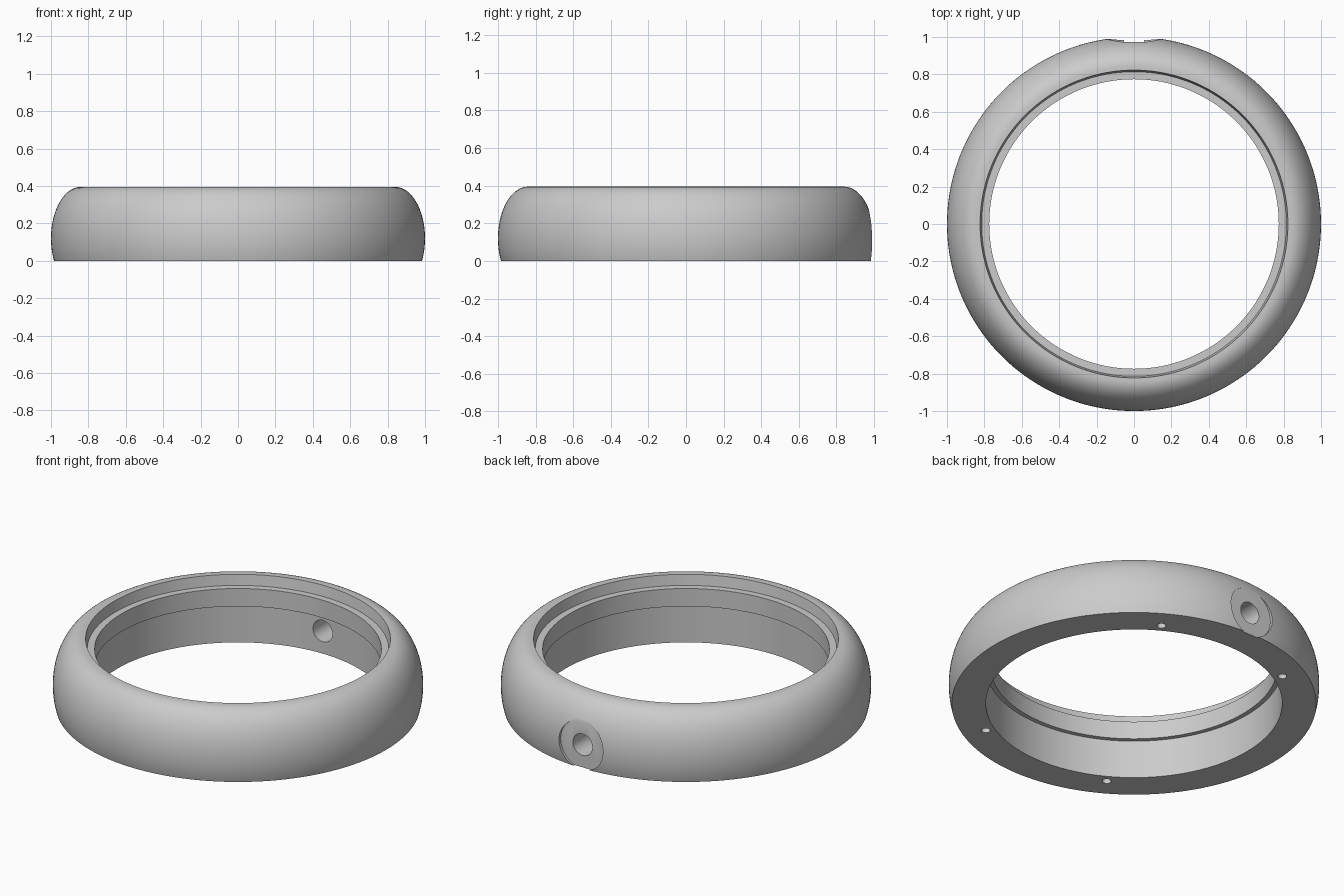
import bpy, bmesh, math
from math import cos, sin, pi, radians
from mathutils import Matrix, Vector

if "Cube" in bpy.data.objects:
    bpy.data.objects.remove(bpy.data.objects["Cube"])

SEGMENTS = 180

grey = bpy.data.materials.new("light grey")
grey.use_nodes = True
grey.diffuse_color = (0.6, 0.6, 0.6, 1)
grey.node_tree.nodes["Principled BSDF"].inputs["Base Color"].default_value = (0.6, 0.6, 0.6, 1)


def add_object(name, bm):
    bmesh.ops.recalc_face_normals(bm, faces=bm.faces)
    mesh = bpy.data.meshes.new(name)
    bm.to_mesh(mesh)
    bm.free()
    mesh.materials.append(grey)
    obj = bpy.data.objects.new(name, mesh)
    bpy.context.collection.objects.link(obj)
    return obj


def lathe(name, profile):
    """Spin a closed (radius, height) outline around z."""
    bm = bmesh.new()
    rings = []
    for i in range(SEGMENTS):
        a = 2 * pi * i / SEGMENTS
        rings.append([bm.verts.new((r * cos(a), r * sin(a), z)) for r, z in profile])
    for i, ring in enumerate(rings):
        following = rings[(i + 1) % SEGMENTS]
        for j in range(len(profile)):
            k = (j + 1) % len(profile)
            bm.faces.new((ring[j], following[j], following[k], ring[k]))
    return add_object(name, bm)


def drill(target, name, start, end, radius):
    """Cut a round hole between two points."""
    start, end = Vector(start), Vector(end)
    axis = end - start
    place = Matrix.Translation((start + end) / 2) @ axis.to_track_quat("Z", "Y").to_matrix().to_4x4()
    bm = bmesh.new()
    bmesh.ops.create_cone(bm, cap_ends=True, segments=48, radius1=radius,
                          radius2=radius, depth=axis.length, matrix=place)
    cutter = add_object(name, bm)
    cutter.hide_render = True
    mod = target.modifiers.new(name, "BOOLEAN")
    mod.operation = "DIFFERENCE"
    mod.solver = "EXACT"
    mod.object = cutter
    bpy.context.view_layer.objects.active = target
    bpy.ops.object.modifier_apply(modifier=mod.name)
    bpy.data.objects.remove(cutter)


# Ring: domed outer wall, stepped bore with a lip and a recessed seat
low = math.asin(-0.12 / 0.275)
steps = 28
dome = []
for i in range(steps + 1):
    a = low + (pi / 2 - low) * i / steps
    dome.append((0.84 + 0.16 * cos(a), 0.12 + 0.275 * sin(a)))
bore = [(0.823, 0.395), (0.814, 0.333), (0.774, 0.333), (0.774, 0.227), (0.80, 0.227), (0.80, 0)]
ring = lathe("ring_body", dome + bore)

# Flat round seat and through hole at the back
PORT_Z = 0.135
drill(ring, "port_seat", (0, 0.973, PORT_Z), (0, 1.2, PORT_Z), 0.145)
drill(ring, "port_hole", (0, 0.6, PORT_Z), (0, 1.2, PORT_Z), 0.064)

# Blind screw holes in the underside
for angle in (60, 120, 240, 300):
    x, y = 0.852 * cos(radians(angle)), 0.852 * sin(radians(angle))
    drill(ring, "screw_hole", (x, y, -0.1), (x, y, 0.15), 0.024)

# Smooth shading with sharp machined edges
bpy.ops.object.select_all(action="DESELECT")
ring.select_set(True)
bpy.context.view_layer.objects.active = ring
bpy.ops.object.shade_smooth_by_angle(angle=radians(25))
